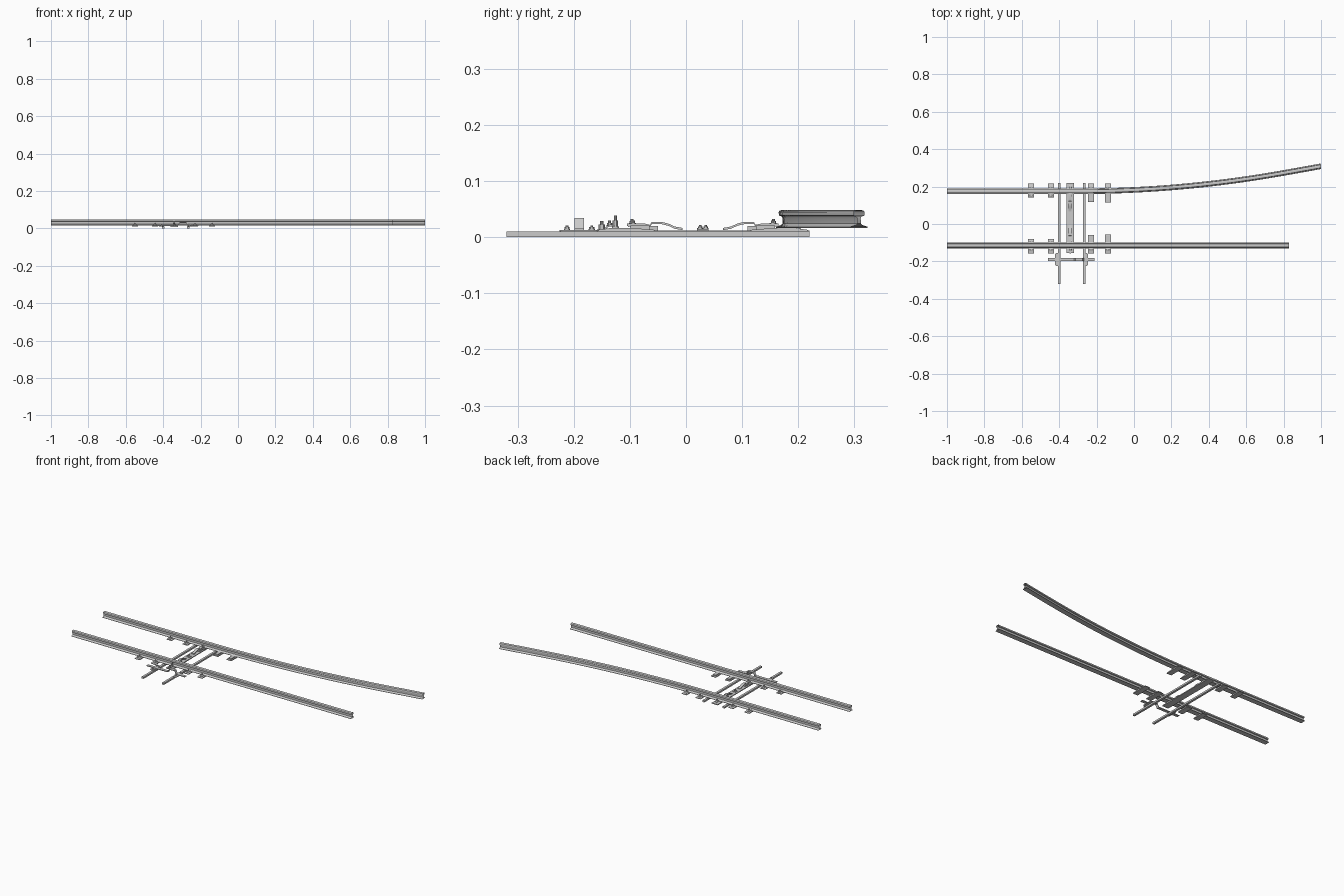
import bpy, bmesh, math

if "Cube" in bpy.data.objects:
    bpy.data.objects.remove(bpy.data.objects["Cube"])

MID = 0.03            # track centre line in y
GAUGE = 0.145         # half spacing of the rails


def make(name, verts, faces):
    me = bpy.data.meshes.new(name)
    me.from_pydata(verts, [], faces)
    me.update()
    ob = bpy.data.objects.new(name, me)
    bpy.context.collection.objects.link(ob)
    return ob


def smooth(ob, angle=35):
    bpy.ops.object.select_all(action='DESELECT')
    ob.select_set(True)
    bpy.context.view_layer.objects.active = ob
    bpy.ops.object.shade_smooth_by_angle(angle=math.radians(angle))


def fix_normals(ob):
    bm = bmesh.new()
    bm.from_mesh(ob.data)
    bmesh.ops.recalc_face_normals(bm, faces=bm.faces)
    bm.to_mesh(ob.data)
    bm.free()


def box(name, x0, x1, y0, y1, z0, z1):
    v = [(x, y, z) for x in (x0, x1) for y in (y0, y1) for z in (z0, z1)]
    f = [(0, 1, 3, 2), (4, 6, 7, 5), (0, 4, 5, 1), (2, 3, 7, 6), (0, 2, 6, 4), (1, 5, 7, 3)]
    ob = make(name, v, f)
    fix_normals(ob)
    return ob


def prism(name, prof, a, b, axis):
    """Closed profile of (u, z) points extruded along x or y from a to b."""
    n = len(prof)
    v = [((t, u, z) if axis == 'x' else (u, t, z)) for t in (a, b) for u, z in prof]
    f = [(i, (i + 1) % n, n + (i + 1) % n, n + i) for i in range(n)]
    ob = make(name, v, f + [tuple(range(n)), tuple(range(n, 2 * n))])
    fix_normals(ob)
    return ob


def strip(pts, t):
    """Turn an open line into a closed band with vertical thickness t."""
    return pts + [(u, z - t) for u, z in reversed(pts)]


def bolt(name, x, y, z, r=0.005, h=0.010):
    bm = bmesh.new()
    # washer, hexagonal nut, threaded stud
    for rad, z0, z1, seg in ((r * 1.25, 0, .15 * h, 12), (r, .15 * h, .6 * h, 6), (r * .55, .6 * h, h, 10)):
        g = bmesh.ops.create_cone(bm, cap_ends=True, segments=seg, radius1=rad, radius2=rad, depth=z1 - z0)
        bmesh.ops.translate(bm, verts=g['verts'], vec=(x, y, z + (z0 + z1) / 2))
    me = bpy.data.meshes.new(name)
    bm.to_mesh(me)
    bm.free()
    bpy.context.collection.objects.link(bpy.data.objects.new(name, me))


# rail section: foot, web and rounded head (right half, mirrored), open at the ends
half = [(0, .0165), (.0150, .0165), (.0150, .0185), (.0060, .0215), (.0032, .0240), (.0028, .0330),
        (.0038, .0365), (.0095, .0385), (.0098, .0445), (.0085, .0470), (.0050, .0482), (0, .0485)]
section = half + [(-u, z) for u, z in reversed(half[1:-1])]


def rail(name, path):
    n, v, f = len(section), [], []
    for x, y, slope in path:
        k = math.hypot(1, slope)
        v += [(max(-1, min(1, x - u * slope / k)), y + u / k, z) for u, z in section]
    for s in range(len(path) - 1):
        for i in range(n):
            j = (i + 1) % n
            f.append((s * n + i, (s + 1) * n + i, (s + 1) * n + j, s * n + j))
    ob = make(name, v, f)
    fix_normals(ob)
    smooth(ob)


# straight stock rail and diverging stock rail
rail("straight_rail", [(-1, MID - GAUGE, 0), (.83, MID - GAUGE, 0)])
path = [(-1, MID + GAUGE, 0)]
for i in range(25):
    d = 1.3 * i / 24
    # arc easing into a straight run
    y = .081 * d * d if d < 1.1 else .081 * 1.21 + .178 * (d - 1.1)
    path.append((-.3 + d, MID + GAUGE + y, min(.162 * d, .178)))
rail("curved_rail", path)

# two cross bars below the rails
for i, x in enumerate((-.40, -.267)):
    box(f"cross_bar_{i}", x - .0065, x + .0065, -.32, .22, 0, .010)

# wide tie plate between the bars
box("tie_plate", -.362, -.322, -.155, .22, .007, .012)
for s in (-1, 1):
    box(f"tie_plate_seat_{s}", -.360, -.324, MID + s * .105 - .02 + s * .03,
        MID + s * .105 + .02 + s * .03, .012, .0165)

# plates, clips and bolts at each rail
plates = ((-.55, .034), (-.445, .034), (-.34, .022), (-.23, .057), (-.14, .060))
for s, side in ((-1, "near"), (1, "far")):
    for n, (x, inner) in enumerate(plates):
        c = MID + s * GAUGE
        if n != 2:
            # stepped base plate with thicker seat
            prof = [(c + s * .042, .010), (c + s * .042, .013), (c + s * .018, .0165),
                    (c - s * .018, .0165), (c - s * inner, .013), (c - s * inner, .010)]
            prism(f"{side}_base_plate_{n}", prof, x - .016, x + .016, 'x')
        if n > 2:
            # raised slide surface on the inner side
            box(f"{side}_slide_{n}", x - .010, x + .010, *sorted((c - s * .016, c - s * .05)), .012, .0205)
        for t, sd in ((1, "outer"), (-1, "inner")):
            if n > 2 and t < 0:
                continue
            y = c + s * t * .021
            clip = strip([(y - s * t * .009, .0215), (y, .0225), (y + s * t * .009, .0170)], .003)
            prism(f"{side}_{sd}_clip_{n}", clip, x - .008, x + .008, 'x')
            bolt(f"{side}_{sd}_bolt_{n}", x, y, .0195)

    # curved lock arm reaching toward the track centre
    d = [(.135, .024), (.105, .0245), (.094, .022), (.091, .0275), (.075, .0275),
         (.062, .0245), (.050, .0190), (.036, .0165)]
    arm = prism(f"{side}_lock_arm", strip([(MID + s * u, z) for u, z in d], .004), -.350, -.334, 'x')
    smooth(arm)
    box(f"{side}_lock_block", -.354, -.330, *sorted((MID + s * .080, MID + s * .115)), .012, .0200)
    bolt(f"{side}_lock_bolt", -.342, MID + s * .126, .0240, .0045, .008)

# centre fastening on the tie plate
box("centre_pad", -.352, -.332, MID - .010, MID + .010, .012, .015)
for k in (-1, 1):
    bolt(f"centre_bolt_{k}", -.342, MID + k * .005, .015, .004, .007)

# pivot posts outside the near rail
bolt("pivot_post_tall", -.342, -.126, .016, .005, .023)
bolt("pivot_post_short", -.342, -.150, .012, .006, .017)

# stepped drive strip across the bars
crank = [(-.46, .0155), (-.322, .0155), (-.312, .034), (-.276, .034), (-.268, .0155), (-.21, .0155)]
prism("drive_strip", strip(crank, .004), -.199, -.182, 'y')

# rounded mounting feet joining the strip to the bars
for i, x in enumerate((-.41, -.258)):
    rim = [(x + .013 * math.cos(a), -.19 + math.copysign(.022, math.sin(a)) + .014 * math.sin(a))
           for a in (math.pi * (k + .5) / 8 for k in range(16))]
    n = len(rim)
    v = [(a, b, z) for z in (.010, .013) for a, b in rim]
    foot = make(f"mount_foot_{i}", v, [(k, (k + 1) % n, n + (k + 1) % n, n + k) for k in range(n)]
                + [tuple(range(n)), tuple(range(n, 2 * n))])
    fix_normals(foot)
    for t in (-1, 1):
        bolt(f"mount_bolt_{i}_{t}", x, -.19 + t * .022, .013, .0045, .008)
